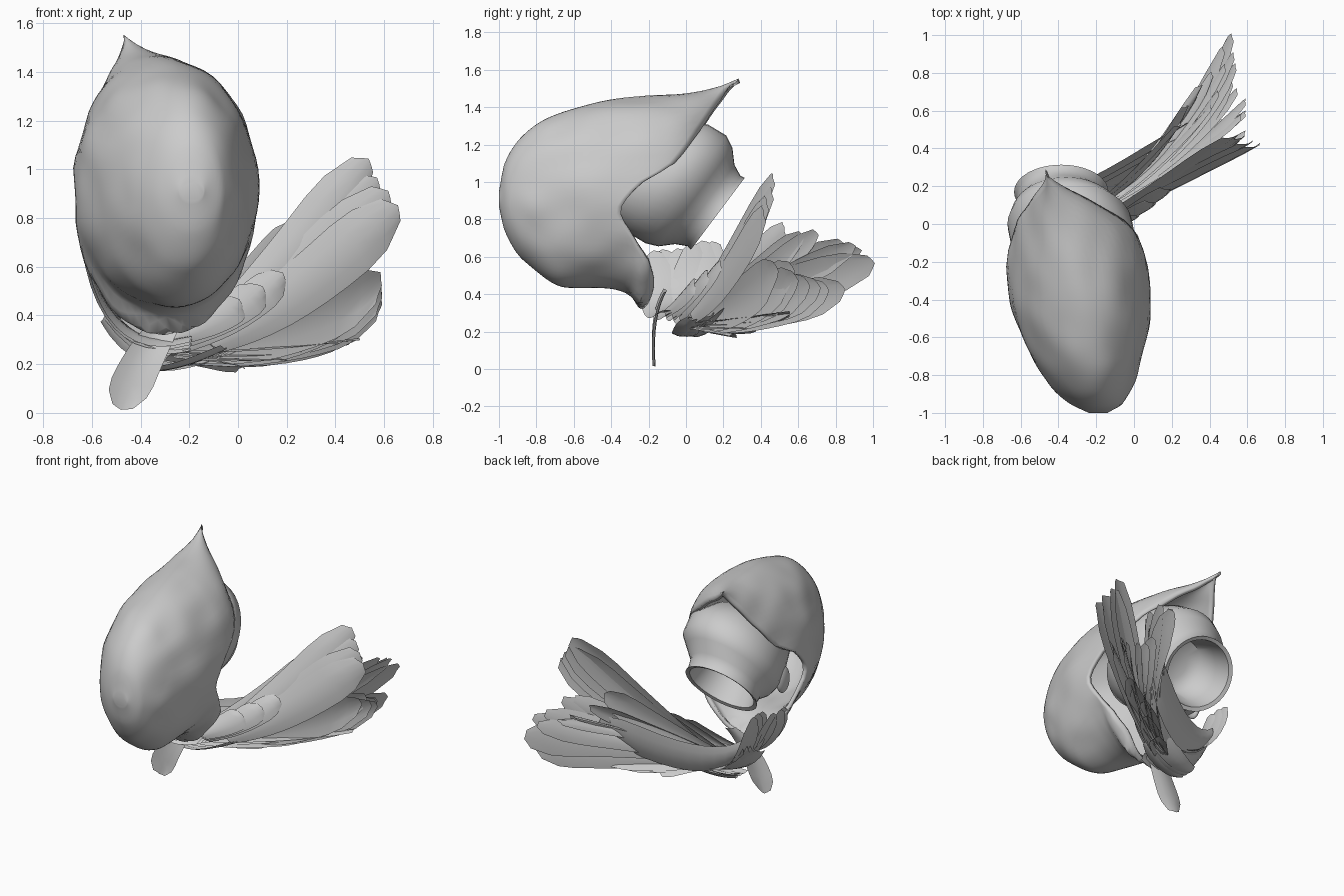
import bpy, bmesh, math, random
from mathutils import Vector, noise

if "Cube" in bpy.data.objects:
    bpy.data.objects.remove(bpy.data.objects["Cube"])

random.seed(4)


def curve(points, x):
    """Smooth (monotone) interpolation through (x, value) pairs."""
    n = len(points)
    if x <= points[0][0]:
        return points[0][1]
    if x >= points[-1][0]:
        return points[-1][1]
    slopes = [(points[i + 1][1] - points[i][1]) / (points[i + 1][0] - points[i][0]) for i in range(n - 1)]
    tang = [slopes[0]]
    for a, b in zip(slopes, slopes[1:]):
        tang.append(0 if a * b <= 0 else 2 * a * b / (a + b))
    tang.append(slopes[-1])
    for i in range(n - 1):
        x0, y0 = points[i]
        x1, y1 = points[i + 1]
        if x <= x1:
            h = x1 - x0
            t = (x - x0) / h
            return ((2 * t**3 - 3 * t**2 + 1) * y0 + (t**3 - 2 * t**2 + t) * h * tang[i]
                    + (3 * t**2 - 2 * t**3) * y1 + (t**3 - t**2) * h * tang[i + 1])


def loft(name, rings, closed=True, caps=(False, False), angle=50):
    bm = bmesh.new()
    rows = [[bm.verts.new(p) for p in r] for r in rings]
    n = len(rows[0])
    for a, b in zip(rows, rows[1:]):
        for i in range(n if closed else n - 1):
            j = (i + 1) % n
            bm.faces.new((a[i], a[j], b[j], b[i]))
    if caps[0]:
        bm.faces.new(rows[0][::-1])
    if caps[1]:
        bm.faces.new(rows[-1])
    if closed:
        bmesh.ops.recalc_face_normals(bm, faces=bm.faces)
    me = bpy.data.meshes.new(name)
    bm.to_mesh(me)
    bm.free()
    ob = bpy.data.objects.new(name, me)
    bpy.context.collection.objects.link(ob)
    bpy.ops.object.select_all(action='DESELECT')
    ob.select_set(True)
    bpy.context.view_layer.objects.active = ob
    bpy.ops.object.shade_smooth_by_angle(angle=math.radians(angle))
    return ob


# Hood: outline curves along y, cut off at a back edge that varies with angle
TOP = [(-1, .95), (-.97, 1.1), (-.88, 1.24), (-.72, 1.35), (-.45, 1.43), (0, 1.48), (.18, 1.51), (.28, 1.55)]
BOTTOM = [(-1, .87), (-.97, .74), (-.87, .58), (-.65, .44), (-.4, .43), (-.3, .4), (-.24, .32), (-.1, .4), (.28, .4)]
LEFT = [(-1, -.24), (-.95, -.34), (-.85, -.45), (-.65, -.57), (-.4, -.66), (-.2, -.68), (0, -.66), (.1, -.63), (.2, -.57), (.28, -.48)]
RIGHT = [(-1, -.14), (-.95, -.06), (-.75, .03), (-.5, .08), (-.25, .085), (-.1, .06), (0, .01), (.1, -.1), (.2, -.28), (.28, -.46)]
MIDX = [(-1, -.19), (-.6, -.25), (-.2, -.31), (.1, -.4), (.28, -.47)]
EDGE = [(-90, -.24), (-75, -.2), (-55, -.17), (-35, -.2), (-20, -.3), (-8, -.35), (8, -.25),
        (20, -.06), (40, .08), (60, .18), (78, .24), (90, .28)]
rings = []
for s in range(41):
    f = (s / 40) ** 1.5
    ring = []
    for k in range(72):
        a = 2 * math.pi * k / 72
        c, sn = math.cos(a), math.sin(a)
        end = curve(EDGE, math.degrees(math.asin(max(-1, min(1, sn)))))
        y = -1 + (end + 1) * f
        mx = curve(MIDX, y)
        x = mx + (curve(RIGHT, y) - mx if c > 0 else mx - curve(LEFT, y)) * c
        z = .91 + (curve(TOP, y) - .91 if sn > 0 else .91 - curve(BOTTOM, y)) * sn
        d = .012 * noise.noise(Vector((x, y * .6, z)) * 7) * min(1, 4 * f)
        ring.append((x + d * c, y, z + d * sn))
    rings.append(ring)
hood = loft("hood", rings, caps=(True, False))
sol = hood.modifiers.new("thickness", 'SOLIDIFY')
sol.thickness = .025
sol.offset = -1

# Inner head and open neck: (centre x, y, z, half width, half height)
SECTIONS = [(-.30, -.36, 1.08, .16, .14), (-.31, -.27, 1.06, .27, .28), (-.32, -.1, 1.02, .33, .36),
            (-.34, 0, .96, .33, .36), (-.36, .05, .92, .29, .33), (-.37, .1, .88, .24, .265),
            (-.38, .15, .845, .24, .235), (-.385, .17, .83, .25, .24), (-.385, .165, .835, .225, .215),
            (-.38, .08, .895, .2, .2), (-.37, -.02, .97, .17, .17), (-.37, -.05, .99, .09, .09)]
rings = []
for cx, cy, cz, w, h in SECTIONS:
    ring = []
    for k in range(40):
        a = 2 * math.pi * k / 40
        ring.append((cx + w * math.cos(a), cy + .6 * h * math.sin(a), cz + .8 * h * math.sin(a)))
    rings.append(ring)
loft("head_and_neck", rings, caps=(True, True))

# Small ear beside the hood edge
bpy.ops.mesh.primitive_uv_sphere_add(segments=20, ring_count=12, location=(-.62, -.16, .83))
ear = bpy.context.object
ear.name = "ear"
ear.scale = (.03, .06, .09)
bpy.ops.object.shade_smooth_by_angle()


def blade(name, base, mid, tip, half):
    base, mid, tip, half = map(Vector, (base, mid, tip, half))
    nrm = half.cross(tip - base).normalized()
    rows = []
    for i in range(11):
        t = i / 10
        p = base * (1 - t)**2 + mid * 2 * t * (1 - t) + tip * t**2
        w = curve([(0, .5), (.5, .9), (.85, 1), (1, .5)], t)
        rows.append([p + half * w * u + nrm * .018 * (1 - u * u) - (tip - base) * .03 * abs(u) * t
                     for u in (-1, -.5, 0, .5, 1)])
    loft(name, rows, closed=False)


def fan(name, n, first, last, jitter=.03):
    """Spread n blades between two end blades, each (base, mid, tip, half width)."""
    for i in range(n):
        t = i / max(1, n - 1)
        parts = [Vector(a).lerp(Vector(b), t) for a, b in zip(first, last)]
        if 0 < i < n - 1:
            for q in (1, 2):
                parts[q] += Vector([random.uniform(-jitter, jitter) for _ in range(3)])
        blade(f"{name}_{i + 1}", *parts)


# Leaf collar wrapping the left side and sweeping into the tail
fan("collar_leaf", 6, ((-.2, -.12, .3), (-.52, -.16, .22), (-.63, -.17, .62), (0, .09, .02)),
    ((-.2, .1, .24), (-.52, .12, .2), (-.62, .14, .67), (0, .09, .02)), .02)
fan("under_leaf", 4, ((-.55, .0, .4), (-.35, .02, .1), (.1, .26, .35), (.03, .1, .05)),
    ((-.52, .12, .45), (-.25, .15, .17), (.3, .52, .55), (-.02, .03, .12)))
fan("short_leaf", 3, ((-.28, -.1, .3), (-.08, 0, .38), (.0, .06, .46), (.06, 0, -.05)),
    ((-.25, -.02, .27), (.0, .05, .38), (.18, .2, .57), (.06, .0, -.05)), .01)
blade("front_drop_leaf", (-.25, -.12, .42), (-.38, -.2, .28), (-.48, -.18, .015), (.085, 0, -.02))
# Tail: raised leaves, upright fan and low leaves
fan("raised_leaf", 4, ((-.15, .04, .3), (.15, .2, .52), (.53, .48, 1.04), (.09, .02, -.06)),
    ((-.12, .04, .29), (.2, .2, .42), (.65, .43, .85), (.08, .02, -.09)), .015)
fan("upper_tail_leaf", 6, ((-.25, .08, .32), (.0, .25, .45), (.24, .54, .76), (.03, .02, -.08)),
    ((-.2, .1, .3), (.3, .35, .4), (.53, 1.0, .56), (.04, -.01, .11)))
fan("lower_tail_leaf", 7, ((-.2, .05, .27), (.2, .25, .3), (.6, .48, .52), (.02, -.01, .13)),
    ((-.2, .08, .25), (.3, .35, .3), (.55, .84, .42), (.03, -.01, .11)))
fan("inner_tail_leaf", 4, ((-.2, .06, .28), (.1, .25, .38), (.42, .62, .7), (.02, 0, .1)),
    ((-.2, .08, .28), (.25, .35, .38), (.54, .9, .65), (.03, -.01, .08)))
fan("low_leaf", 6, ((-.28, -.02, .22), (-.1, .1, .2), (.02, .26, .17), (.04, -.04, .01)),
    ((-.25, 0, .24), (.05, .2, .22), (.5, .55, .29), (.05, -.04, .02)), .02)
fan("base_leaf", 3, ((-.42, -.02, .2), (-.3, -.03, .16), (-.05, .04, .28), (.02, .07, .0)),
    ((-.42, .05, .2), (-.25, .1, .17), (.0, .18, .3), (-.02, .06, .03)), .01)
